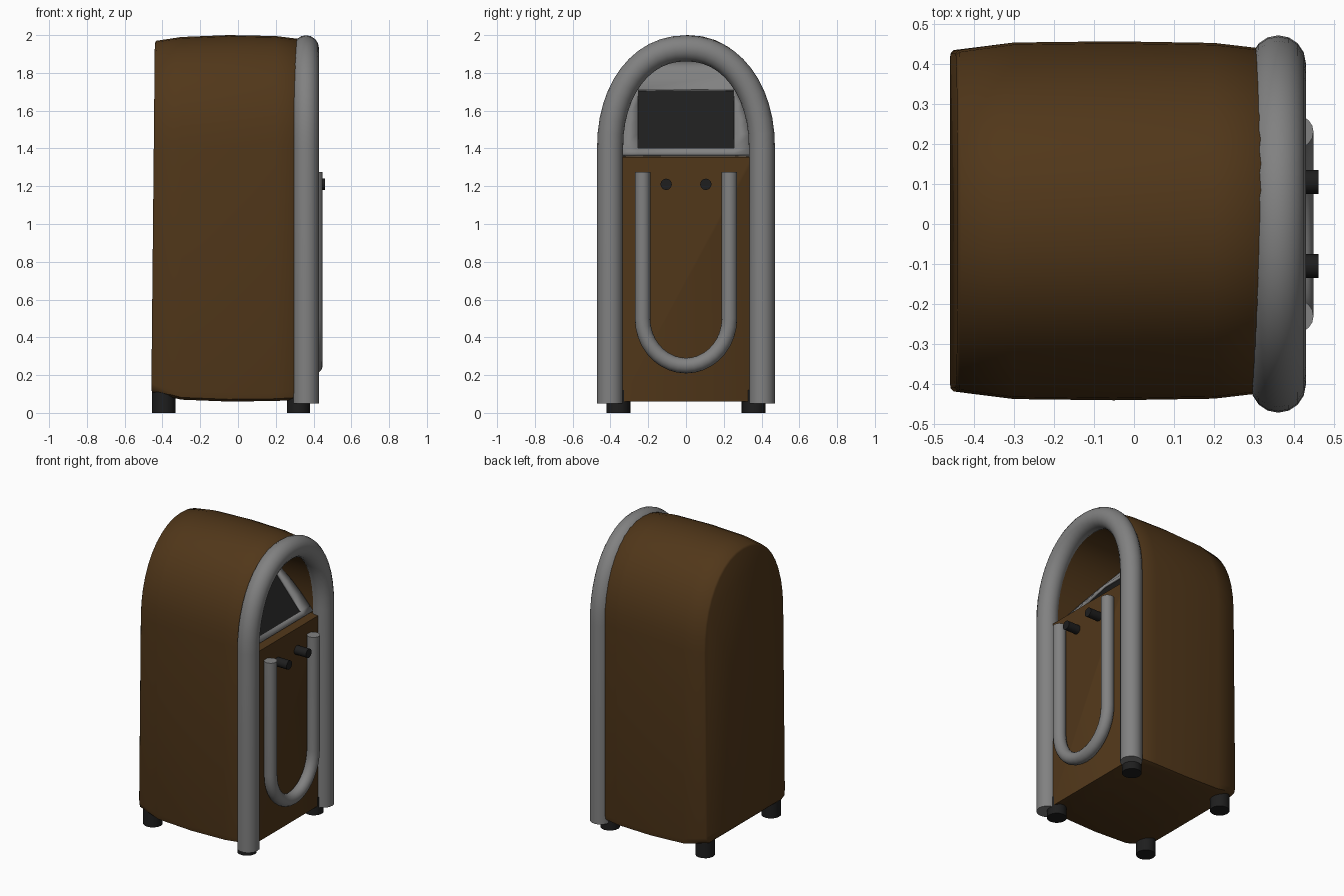
import bpy, bmesh, math
from mathutils import Vector

if "Cube" in bpy.data.objects:
    bpy.data.objects.remove(bpy.data.objects["Cube"])


def material(name, rgb):
    m = bpy.data.materials.new(name)
    m.diffuse_color = (*rgb, 1)
    m.use_nodes = True
    m.node_tree.nodes["Principled BSDF"].inputs["Base Color"].default_value = m.diffuse_color
    return m


WOOD = material("brown_wood", (0.082, 0.038, 0.010))
DARK = material("dark_plastic", (0.013, 0.013, 0.013))
GREY = material("grey_metal", (0.22, 0.22, 0.22))


def finish(bm, name, mat=None, angle=50):
    bmesh.ops.recalc_face_normals(bm, faces=bm.faces)
    me = bpy.data.meshes.new(name)
    bm.to_mesh(me)
    bm.free()
    ob = bpy.data.objects.new(name, me)
    bpy.context.collection.objects.link(ob)
    if mat:
        me.materials.append(mat)
    bpy.ops.object.select_all(action='DESELECT')
    ob.select_set(True)
    bpy.context.view_layer.objects.active = ob
    if angle:
        bpy.ops.object.shade_smooth_by_angle(angle=math.radians(angle))
    return ob


def loft(rings, caps=True):
    bm = bmesh.new()
    vs = [[bm.verts.new(p) for p in r] for r in rings]
    n = len(vs[0])
    for a, b in zip(vs, vs[1:]):
        for i in range(n):
            j = (i + 1) % n
            bm.faces.new((a[i], a[j], b[j], b[i]))
    if caps:
        bm.faces.new(vs[0])
        bm.faces.new(vs[-1])
    return bm


def half_oval(w, h, spring, steps):
    """Slightly squared elliptical arc from +w over the top to -w."""
    out = []
    for i in range(steps + 1):
        c, s = math.cos(math.pi * i / steps), math.sin(math.pi * i / steps)
        out.append((w * math.copysign(abs(c) ** 0.94, c), spring + h * abs(s) ** 0.94))
    return out


def arch(w, top, bottom, spring=1.41, steps=20, corner=0.03):
    """Closed (y, z) outline: flat bottom, straight sides, oval top."""
    pts = [(-w * 0.92, bottom), (w * 0.92, bottom), (w * 0.985, bottom + corner * 0.4),
           (w, bottom + corner * 1.5)]
    pts += half_oval(w, top - spring, spring, steps)
    return pts + [(-w, bottom + corner * 1.5), (-w * 0.985, bottom + corner * 0.4)]


def tube(name, path, r, x, sides=16):
    """Round tube along a (y, z) path at depth x."""
    p = [Vector((x, *q)) for q in path]
    rings = []
    for i, c in enumerate(p):
        t = (p[min(i + 1, len(p) - 1)] - p[max(i - 1, 0)]).normalized()
        n = Vector((1, 0, 0)).cross(t)
        rings.append([c + r * (math.cos(a) * Vector((1, 0, 0)) + math.sin(a) * n)
                      for a in (2 * math.pi * k / sides for k in range(sides))])
    return finish(loft(rings), name, GREY)


def cylinder(name, start, axis, r, length, mat):
    bm = bmesh.new()
    bmesh.ops.create_cone(bm, cap_ends=True, segments=16, radius1=r, radius2=r, depth=length)
    rot = Vector((0, 0, 1)).rotation_difference(Vector(axis)).to_matrix()
    bmesh.ops.rotate(bm, verts=bm.verts, matrix=rot)
    bmesh.ops.translate(bm, verts=bm.verts, vec=Vector(start) + Vector(axis) * length / 2)
    return finish(bm, name, mat)


def boolean(target, cutter, op):
    m = target.modifiers.new("cut", 'BOOLEAN')
    m.object, m.operation, m.solver = cutter, op, 'EXACT'
    bpy.context.view_layer.objects.active = target
    bpy.ops.object.modifier_apply(modifier=m.name)
    bpy.data.objects.remove(cutter)


# cabinet: arched sections lofted from back to front (x, half width, top, bottom)
sections = [(-0.46, 0.417, 1.957, 0.118), (-0.452, 0.426, 1.97, 0.108), (-0.3, 0.445, 1.99, 0.07),
            (-0.05, 0.448, 2.0, 0.06), (0.2, 0.444, 1.995, 0.063), (0.32, 0.43, 1.98, 0.07),
            (0.37, 0.385, 1.92, 0.06)]
rings = []
for x, w, top, bot in sections:
    lean = 0.02 if x < -0.4 else 0
    rings.append([(x + lean * z / 2, y + 0.008, z) for y, z in arch(w, top, bot)])
cabinet = finish(loft(rings), "cabinet", WOOD, 0)

# display recess: inner arch clipped by the slanted display line
SLOPE = [(0.31, 1.355), (-0.05, 1.78), (-0.12, 1.88)]
IN_W, IN_TOP, SPRING = 0.345, 1.875, 1.4
recess = finish(loft([[(x, y, z) for y, z in arch(IN_W, IN_TOP, 1.0, SPRING)]
                      for x in (-0.4, 0.6)]), "recess", WOOD, 0)
side = [(0.6, 1.355)] + SLOPE + [(-0.12, 2.2), (0.6, 2.2)]
wedge = finish(loft([[(x, y, z) for x, z in side] for y in (-0.6, 0.6)]), "wedge", WOOD, 0)
boolean(recess, wedge, 'INTERSECT')
boolean(cabinet, recess, 'DIFFERENCE')
bpy.ops.object.select_all(action='DESELECT')
cabinet.select_set(True)
bpy.context.view_layer.objects.active = cabinet
bpy.ops.object.shade_smooth_by_angle(angle=math.radians(50))


def slope_x(z):
    (x0, z0), (x1, z1) = SLOPE[:2] if z <= 1.78 else SLOPE[1:]
    return x0 + (x1 - x0) * (z - z0) / (z1 - z0)


# raised display surround on the slope, with an opening for the screen
bm = bmesh.new()
rows = []
for z in (1.365, 1.395, 1.47, 1.55, 1.63, 1.71, 1.78, 1.82, 1.855):
    k = max(0, z - SPRING) / (IN_TOP - SPRING)
    w = IN_W * math.sqrt(1 - k * k)
    cols = (-w, -min(0.255, w * 0.96), min(0.255, w * 0.96), w)
    rows.append([bm.verts.new((slope_x(z) + 0.016, y, z)) for y in cols])
for r, (a, b) in enumerate(zip(rows, rows[1:])):
    for c in range(3):
        if c != 1 or not 1 <= r <= 4:
            bm.faces.new((a[c], a[c + 1], b[c + 1], b[c]))
surround = finish(bm, "display_surround", GREY, 20)
solid = surround.modifiers.new("thickness", 'SOLIDIFY')
solid.thickness, solid.offset = 0.022, 0

# dark recessed screen plate
screen = [[(slope_x(z) + d, s * 0.27, z) for s, z in ((-1, 1.38), (1, 1.38), (1, 1.73), (-1, 1.73))]
          for d in (-0.01, 0.006)]
finish(loft(screen), "screen", DARK, 20)

# big arched front tube
path = [(0.402, 0.05), (0.402, 0.7)] + half_oval(0.402, 0.53, 1.4, 24) + [(-0.402, 0.7), (-0.402, 0.05)]
tube("arch_tube", path, 0.069, 0.36)

# U-shaped trim tube on the front panel
path = [(-0.23, 1.275)]
for i in range(19):
    t = math.pi + math.pi * i / 18
    path.append((0.23 * math.cos(t), 0.5 + 0.25 * math.sin(t)))
path.append((0.23, 1.275))
tube("trim_tube", path, 0.041, 0.407)

# knobs and feet
for s, label in ((-1, "left"), (1, "right")):
    cylinder(f"knob_{label}", (0.36, s * 0.105, 1.21), (1, 0, 0), 0.03, 0.1, DARK)
    cylinder(f"front_foot_{label}", (0.32, s * 0.36, 0), (0, 0, 1), 0.061, 0.12, DARK)
    cylinder(f"back_foot_{label}", (-0.393, s * 0.355, 0), (0, 0, 1), 0.061, 0.14, DARK)
